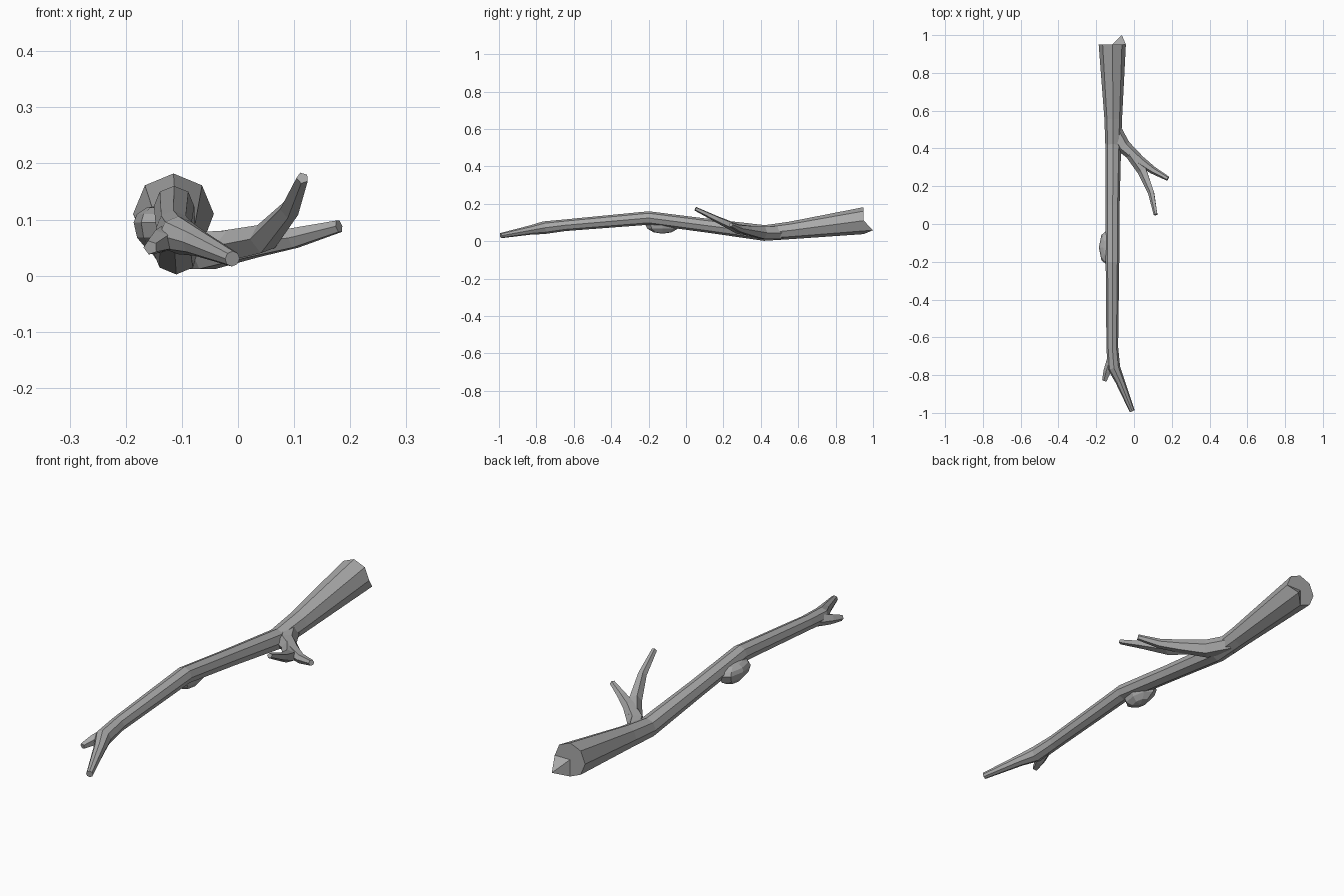
import bpy, bmesh, math
from mathutils import Vector

cube = bpy.data.objects.get("Cube")
if cube:
    bpy.data.objects.remove(cube)

bark = bpy.data.materials.new("grey bark")
bark.use_nodes = True
COLOUR = (0.4, 0.4, 0.4, 1)
bark.diffuse_color = COLOUR
bark.node_tree.nodes["Principled BSDF"].inputs["Base Color"].default_value = COLOUR


def finish(name, bm):
    bmesh.ops.recalc_face_normals(bm, faces=bm.faces)
    mesh = bpy.data.meshes.new(name)
    bm.to_mesh(mesh)
    bm.free()
    mesh.materials.append(bark)
    obj = bpy.data.objects.new(name, mesh)
    bpy.context.collection.objects.link(obj)


def limb(name, stations, sides, splinter=False):
    """Tapered faceted tube through (x, y, z, radius) stations."""
    bm = bmesh.new()
    points = [Vector(s[:3]) for s in stations]
    rings = []
    for i, (p, s) in enumerate(zip(points, stations)):
        d = (points[min(i + 1, len(points) - 1)] - points[max(i - 1, 0)]).normalized()
        if splinter and i == 0:
            d = Vector((0, -1, 0))
        u = d.cross(Vector((0, 0, 1))).normalized()
        v = u.cross(d)
        angles = [math.tau * k / sides for k in range(sides)]
        rings.append([bm.verts.new(p + s[3] * (u * math.cos(a) + v * math.sin(a)))
                      for a in angles])
    for a, b in zip(rings, rings[1:]):
        for k in range(sides):
            n = (k + 1) % sides
            bm.faces.new((a[k], a[n], b[n], b[k]))
    bm.faces.new(rings[-1])
    if splinter:
        # Broken end: one rim corner sticks out beyond the rest
        rings[0][5].co.y += 0.05
        hub = bm.verts.new(points[0])
        for k in range(sides):
            bm.faces.new((rings[0][k], rings[0][(k + 1) % sides], hub))
    else:
        bm.faces.new(rings[0])
    finish(name, bm)


# Main stick, thick broken end at the back
limb("main_stick", [
    (-0.115, 0.95, 0.11, 0.072),
    (-0.11, 0.56, 0.058, 0.047),
    (-0.11, 0.42, 0.044, 0.042),
    (-0.113, 0.1, 0.085, 0.037),
    (-0.114, -0.2, 0.124, 0.036),
    (-0.115, -0.65, 0.085, 0.031),
    (-0.107, -0.76, 0.072, 0.034),
    (-0.075, -0.83, 0.06, 0.025),
    (-0.01, -0.99, 0.03, 0.014)], 8, splinter=True)

# Short stub of the front fork
limb("front_stub", [
    (-0.112, -0.7, 0.075, 0.026),
    (-0.14, -0.78, 0.06, 0.022),
    (-0.156, -0.83, 0.05, 0.013)], 5)

# Side branch and its twig
limb("side_branch", [
    (-0.11, 0.51, 0.045, 0.038),
    (-0.055, 0.41, 0.045, 0.038),
    (0.03, 0.335, 0.058, 0.028),
    (0.1, 0.285, 0.067, 0.02),
    (0.18, 0.24, 0.088, 0.012)], 6)
limb("side_twig", [
    (-0.03, 0.39, 0.05, 0.03),
    (0.045, 0.28, 0.065, 0.027),
    (0.092, 0.165, 0.118, 0.018),
    (0.115, 0.05, 0.174, 0.011)], 5)

# Knot bulging from the underside
knot = bmesh.new()
bmesh.ops.create_uvsphere(knot, u_segments=8, v_segments=6, radius=1)
for vert in knot.verts:
    x, y, z = vert.co
    vert.co = (-0.14 + 0.046 * x, -0.125 + 0.095 * y,
               0.095 + (0.03 if z > 0 else 0.055) * z)
finish("knot", knot)
